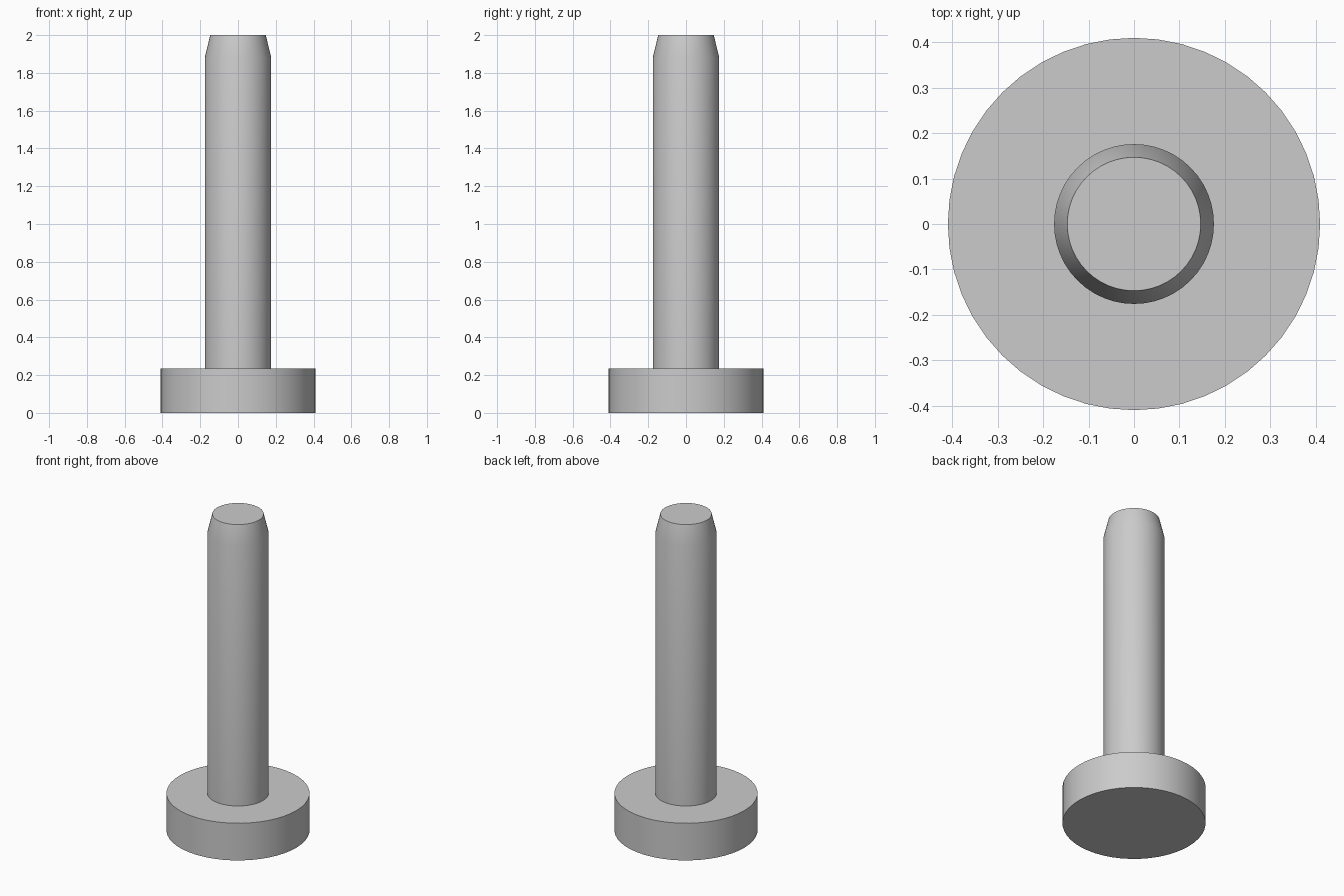
import bpy
import bmesh
import math

cube = bpy.data.objects.get("Cube")
if cube:
    bpy.data.objects.remove(cube, do_unlink=True)

SIDES = 48
HEAD_TOP = 0.235

# Single plain grey
grey = bpy.data.materials.new("plain grey")
grey.use_nodes = True
colour = (0.6, 0.6, 0.6, 1)
grey.diffuse_color = colour
grey.node_tree.nodes["Principled BSDF"].inputs["Base Color"].default_value = colour


def lathe(name, profile, cap_bottom):
    """Turn a (radius, height) profile, listed bottom to top, about z."""
    bm = bmesh.new()
    rings = []
    for r, z in profile:
        angles = [2 * math.pi * i / SIDES for i in range(SIDES)]
        rings.append([bm.verts.new((r * math.cos(a), r * math.sin(a), z)) for a in angles])
    for low, high in zip(rings, rings[1:]):
        for i in range(SIDES):
            j = (i + 1) % SIDES
            bm.faces.new((low[i], low[j], high[j], high[i]))
    bm.faces.new(rings[-1])
    if cap_bottom:
        bm.faces.new(rings[0][::-1])
    mesh = bpy.data.meshes.new(name)
    bm.to_mesh(mesh)
    bm.free()
    mesh.materials.append(grey)
    obj = bpy.data.objects.new(name, mesh)
    bpy.context.collection.objects.link(obj)
    bpy.ops.object.select_all(action="DESELECT")
    obj.select_set(True)
    bpy.context.view_layer.objects.active = obj
    bpy.ops.object.shade_smooth_by_angle(angle=math.radians(30))
    return obj


# Flat disc head
lathe("head", [(0.41, 0), (0.41, HEAD_TOP)], True)

# Pin shaft with a tapered tip, seated on the head
lathe("shaft", [(0.176, HEAD_TOP), (0.176, 1.88), (0.147, 2)], False)
